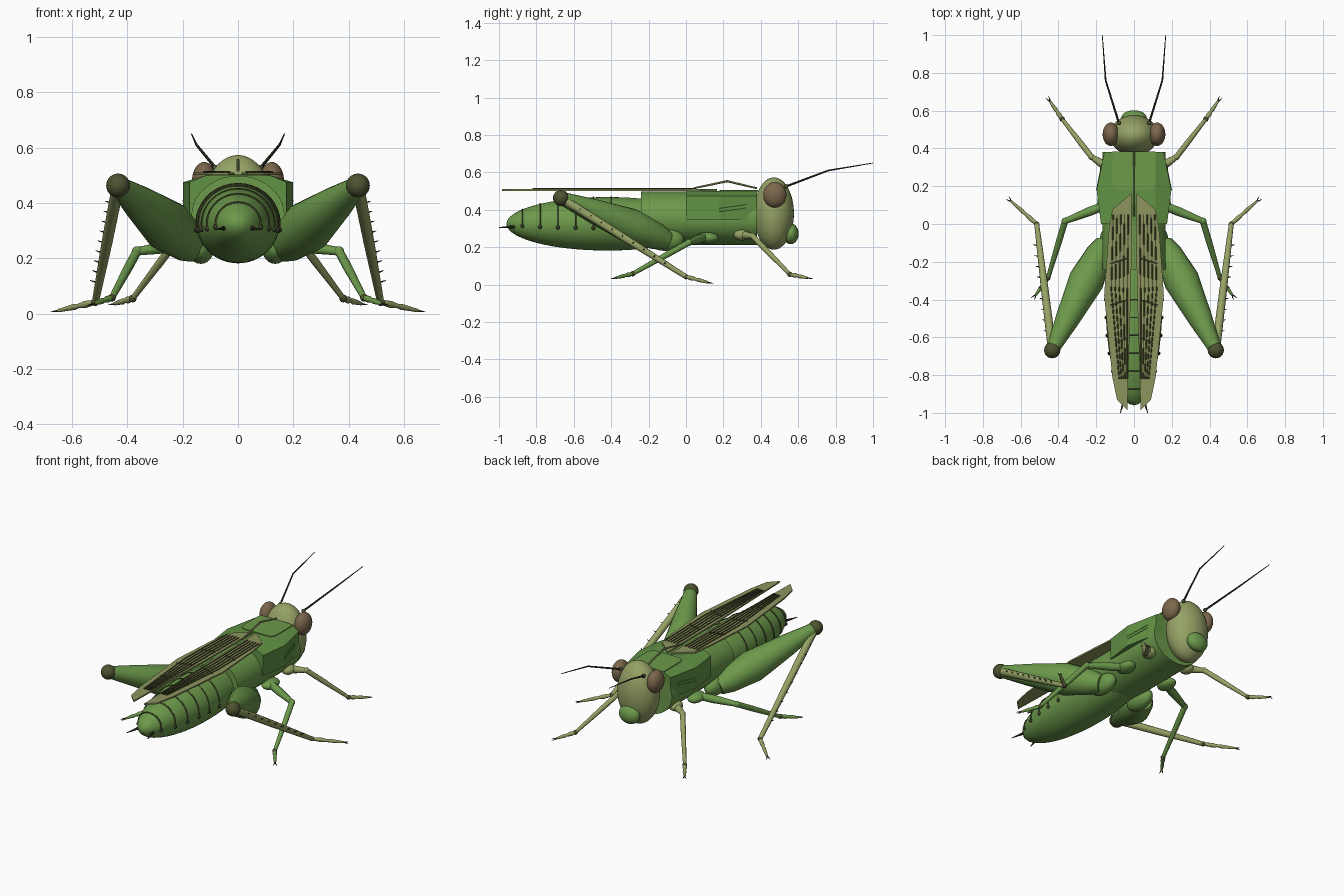
import bpy, bmesh, math
from mathutils import Vector

if "Cube" in bpy.data.objects:
    bpy.data.objects.remove(bpy.data.objects["Cube"])


def material(name, rgb):
    m = bpy.data.materials.new(name)
    m.diffuse_color = (*rgb, 1)
    m.use_nodes = True
    m.node_tree.nodes["Principled BSDF"].inputs["Base Color"].default_value = m.diffuse_color
    return m


GREEN = material("leaf green", (0.15, 0.32, 0.07))
SHELL = material("shell green", (0.12, 0.29, 0.06))
OLIVE = material("pale olive", (0.30, 0.36, 0.13))
WING = material("wing olive", (0.27, 0.30, 0.11))
BROWN = material("eye brown", (0.20, 0.135, 0.072))
KNEE = material("dark olive", (0.075, 0.085, 0.03))
DARK = material("dark vein", (0.04, 0.045, 0.02))


def finish(name, bm, mat, smooth=True):
    bmesh.ops.recalc_face_normals(bm, faces=bm.faces)
    me = bpy.data.meshes.new(name)
    bm.to_mesh(me)
    bm.free()
    me.materials.append(mat)
    ob = bpy.data.objects.new(name, me)
    bpy.context.collection.objects.link(ob)
    if smooth:
        bpy.ops.object.select_all(action='DESELECT')
        ob.select_set(True)
        bpy.context.view_layer.objects.active = ob
        bpy.ops.object.shade_smooth_by_angle(angle=math.radians(40))
    return ob


def ellipsoid(name, c, r, mat, seg=32, rings=20):
    bm = bmesh.new()
    bmesh.ops.create_uvsphere(bm, u_segments=seg, v_segments=rings, radius=1)
    for v in bm.verts:
        v.co = Vector(v.co[i] * r[i] + c[i] for i in range(3))
    return finish(name, bm, mat)


def add_tube(bm, pts, radii, sides=8):
    """Loft circles along a path."""
    pts = [Vector(p) for p in pts]
    axis = (pts[-1] - pts[0]).normalized()
    ref = Vector((0, 0, 1)) if abs(axis.z) < 0.8 else Vector((0, 1, 0))
    if len(pts) > 15:  # arches lie in an x-z plane
        ref = Vector((0, 1, 0))
    loops = []
    for i, p in enumerate(pts):
        t = pts[min(i + 1, len(pts) - 1)] - pts[max(i - 1, 0)]
        u = t.cross(ref).normalized()
        w = u.cross(t).normalized()
        loops.append([bm.verts.new(p + radii[i] * (u * math.cos(a) + w * math.sin(a)))
                      for a in (math.tau * k / sides for k in range(sides))])
    for a, b in zip(loops, loops[1:]):
        for k in range(sides):
            j = (k + 1) % sides
            bm.faces.new((a[k], a[j], b[j], b[k]))
    bm.faces.new(loops[0])
    bm.faces.new(loops[-1])


def tube(name, pts, radii, mat, sides=10):
    bm = bmesh.new()
    add_tube(bm, pts, radii, sides)
    return finish(name, bm, mat)


def loft(name, sections, mat):
    """Join equal-length closed sections, capped at both ends."""
    bm = bmesh.new()
    loops = [[bm.verts.new(p) for p in s] for s in sections]
    n = len(loops[0])
    for a, b in zip(loops, loops[1:]):
        for k in range(n):
            bm.faces.new((a[k], a[(k + 1) % n], b[(k + 1) % n], b[k]))
    bm.faces.new(loops[0])
    bm.faces.new(loops[-1])
    return finish(name, bm, mat, smooth=False)


def plate(name, outline, z, t, mat):
    return loft(name, [[(x, y, h) for x, y in outline] for h in (z, z + t)], mat)


# Abdomen with rib arches and spiracles
AY, AZ, AL, AX, AH = -0.42, 0.325, 0.54, 0.15, 0.143
ellipsoid("abdomen", (0, AY, AZ), (AX, AL, AH), GREEN, 40, 28)
ribs, spots = bmesh.new(), bmesh.new()
for i in range(6):
    y = -0.875 + 0.095 * i
    k = math.sqrt(1 - ((y - AY) / AL) ** 2)
    arch = [(AX * k * math.cos(a), y, AZ + AH * k * math.sin(a))
            for a in (math.pi * (-0.05 + 1.1 * j / 20) for j in range(21))]
    add_tube(ribs, arch, [0.0045] * 21, 6)
    for p in (arch[0], arch[-1]):
        s = bmesh.ops.create_icosphere(spots, subdivisions=2, radius=0.011)
        bmesh.ops.translate(spots, verts=s["verts"], vec=p)
finish("abdomen_ribs", ribs, KNEE)
finish("spiracles", spots, DARK)

# Thorax barrel
bm = bmesh.new()
bmesh.ops.create_cone(bm, cap_ends=True, segments=40, radius1=1, radius2=1, depth=1)
for v in bm.verts:
    x, y, z = v.co
    v.co = (x * 0.168, 0.07 + 0.62 * z, 0.355 + y * 0.143)
finish("thorax", bm, GREEN)

# Faceted pronotum with saddle, keel and side grooves
loft("pronotum", [[(-w, y, 0.345), (-w, y, 0.475), (-0.115, y, 0.5),
                   (0.115, y, 0.5), (w, y, 0.475), (w, y, 0.345)]
                  for y, w in ((0.0, 0.175), (0.18, 0.198), (0.38, 0.157))], SHELL)
plate("pronotum_saddle", [(-0.115, 0.385), (-0.115, 0.22), (-0.105, 0.19), (-0.085, 0.18),
                          (0.085, 0.18), (0.105, 0.19), (0.115, 0.22), (0.115, 0.385)],
      0.497, 0.008, GREEN)
tube("pronotum_keel", [(0, 0.04, 0.515), (0, 0.22, 0.553), (0, 0.38, 0.515)], [0.005, 0.006, 0.005], OLIVE, 8)

# Head and mouth
ellipsoid("head", (0, 0.47, 0.38), (0.128, 0.107, 0.193), OLIVE, 40, 28)
ellipsoid("mouth", (0, 0.56, 0.272), (0.068, 0.042, 0.056), GREEN)


def leg(name, coxa, knee, ankle, toe, r, mat):
    coxa, knee, ankle, toe = map(Vector, (coxa, knee, ankle, toe))
    mid = ankle.lerp(toe, 0.45)
    tube(name + "_femur", [coxa, coxa.lerp(knee, 0.4), knee], [r, r * 1.1, r * 0.7], mat)
    tube(name + "_tibia", [knee, knee.lerp(ankle, 0.35), ankle], [r * 0.75, r * 0.75, r * 0.5], mat)
    ellipsoid(name + "_knee", knee, [r * 0.85] * 3, mat, 16, 10)
    foot(name, ankle, mid, toe, mat)


def foot(name, ankle, mid, toe, mat):
    ellipsoid(name + "_ankle", ankle, (0.014,) * 3, KNEE, 16, 10)
    tube(name + "_tarsus", [ankle, ankle.lerp(mid, 0.6), mid, mid.lerp(toe, 0.2), toe],
         [0.009, 0.013, 0.008, 0.011, 0.006], mat)
    d = (toe - mid).normalized()
    side = d.cross(Vector((0, 0, 1))).normalized()
    bm = bmesh.new()
    for k in (-1, 1):
        add_tube(bm, [toe, toe + d * 0.012 + side * k * 0.006, toe + d * 0.028 + side * k * 0.01],
                 [0.0035, 0.003, 0.001], 6)
    finish(name + "_claws", bm, DARK)


for s, tag in ((-1, "left"), (1, "right")):
    # Eyes and antennae
    ellipsoid(tag + "_eye", (s * 0.122, 0.475, 0.48), (0.044, 0.062, 0.068), BROWN)
    ellipsoid(tag + "_antenna_base", (s * 0.08, 0.535, 0.525), (0.012,) * 3, KNEE, 16, 10)
    tube(tag + "_antenna", [(s * 0.08, 0.535, 0.525), (s * 0.15, 0.76, 0.61), (s * 0.168, 1.0, 0.65)],
         [0.006, 0.0045, 0.002], DARK, 8)

    # Side grooves on the pronotum
    bm = bmesh.new()
    for dz in (0, 0.018):
        add_tube(bm, [(s * 0.198, 0.18, 0.39 + dz), (s * 0.17, 0.32, 0.41 + dz)], [0.003] * 2, 6)
    finish(tag + "_pronotum_grooves", bm, SHELL)

    # Wing and veins
    plate(tag + "_wing", [(s * x, y) for x, y in (
        (0.012, 0.165), (0.115, 0.075), (0.135, -0.05), (0.158, -0.38), (0.115, -0.81),
        (0.09, -0.93), (0.035, -0.985), (0.03, -0.8), (0.015, -0.3))], 0.501, 0.009, WING)
    bm = bmesh.new()
    for i in range(5):
        f = i / 4
        add_tube(bm, [(s * (0.03 + 0.08 * f), 0.05, 0.513), (s * (0.035 + 0.085 * f), -0.35, 0.513),
                      (s * (0.036 + 0.042 * f), -0.82, 0.513)], [0.0035] * 3, 6)
    for y, w in ((-0.18, 0.125), (-0.4, 0.125), (-0.6, 0.1)):
        add_tube(bm, [(s * 0.03, y + 0.0, 0.513), (s * w, y - 0.03, 0.513)], [0.003] * 2, 6)
    finish(tag + "_wing_veins", bm, KNEE)

    # Cerci
    tube(tag + "_cercus", [(s * 0.045, -0.9, 0.31), (s * 0.072, -1.0, 0.305)], [0.01, 0.002], DARK, 8)

    # Front and middle legs
    ellipsoid(tag + "_front_coxa", (s * 0.14, 0.3, 0.265), (0.04, 0.045, 0.03), OLIVE, 20, 12)
    leg(tag + "_front_leg", (s * 0.14, 0.3, 0.265), (s * 0.225, 0.355, 0.26),
        (s * 0.38, 0.555, 0.055), (s * 0.445, 0.65, 0.036), 0.02, OLIVE)
    ellipsoid(tag + "_middle_coxa", (s * 0.15, 0.11, 0.25), (0.045, 0.065, 0.03), GREEN, 20, 12)
    leg(tag + "_middle_leg", (s * 0.15, 0.1, 0.255), (s * 0.365, 0.015, 0.225),
        (s * 0.455, -0.285, 0.058), (s * 0.52, -0.375, 0.036), 0.022, GREEN)

    # Hind leg: swollen femur, spiny tibia
    hip, knee = Vector((s * 0.155, -0.1, 0.235)), Vector((s * 0.433, -0.668, 0.463))
    ankle, toe = Vector((s * 0.515, 0.0, 0.042)), Vector((s * 0.65, 0.12, 0.011))
    ellipsoid(tag + "_hind_coxa", (s * 0.135, -0.11, 0.24), (0.05, 0.1, 0.06), GREEN, 20, 12)
    prof = ((0, 0.05), (0.1, 0.072), (0.35, 0.094), (0.7, 0.065), (1, 0.034))
    tube(tag + "_hind_femur", [hip.lerp(knee, t) for t, _ in prof], [r for _, r in prof], GREEN, 20)
    ellipsoid(tag + "_hind_knee", knee, (0.043,) * 3, KNEE, 24, 16)
    tube(tag + "_hind_tibia", [knee, knee.lerp(ankle, 0.5), ankle], [0.023, 0.02, 0.013], OLIVE, 12)
    bm = bmesh.new()
    for i in range(9):
        p = knee.lerp(ankle, 0.15 + 0.085 * i) + Vector((s * 0.012, 0, 0))
        add_tube(bm, [p, p + Vector((s * 0.022, 0.004, 0.007))], [0.0045, 0.001], 6)
    finish(tag + "_hind_spines", bm, DARK)
    foot(tag + "_hind_leg", ankle, ankle.lerp(toe, 0.45), toe, OLIVE)
